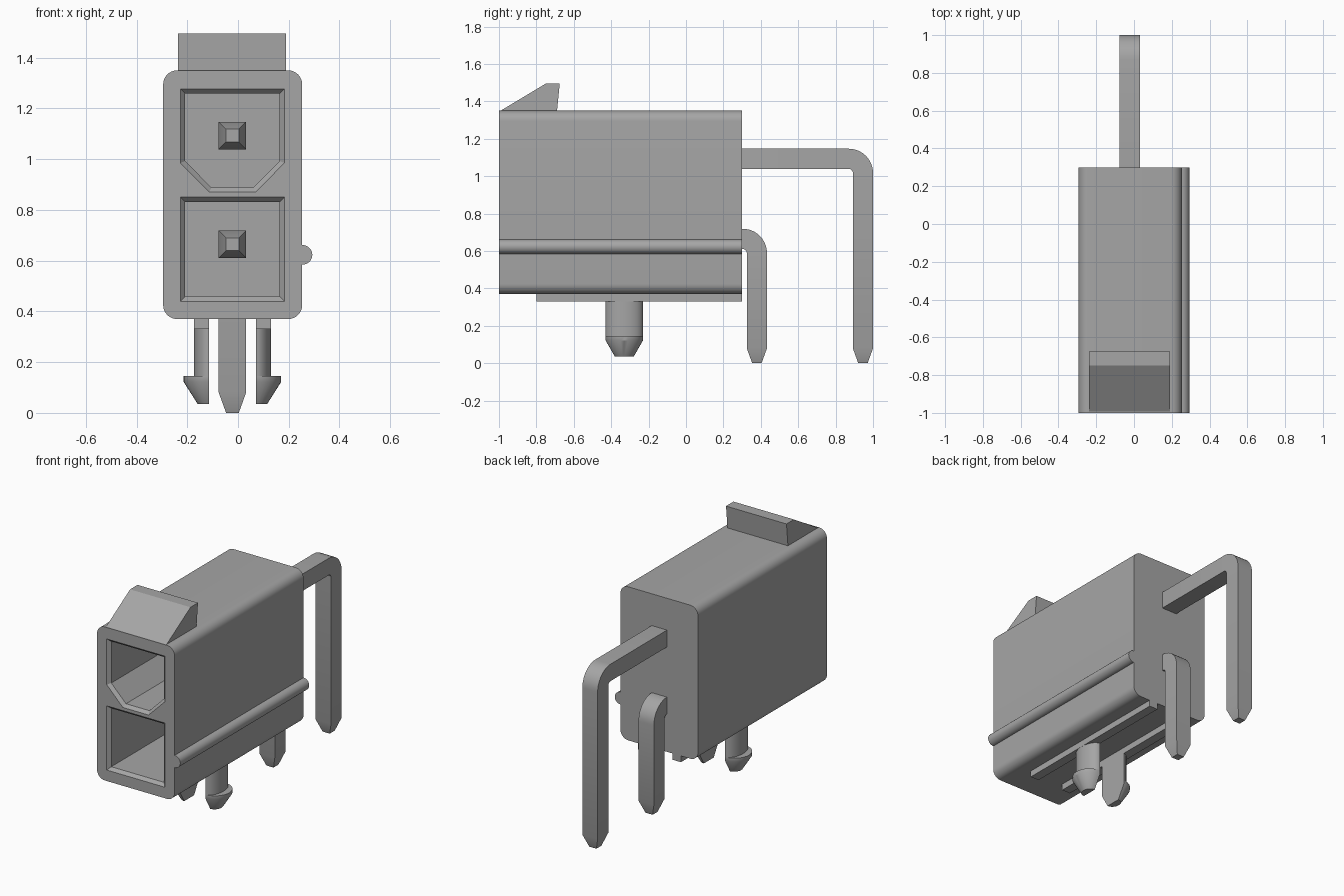
import bpy, bmesh, math
from mathutils import Vector

if "Cube" in bpy.data.objects:
    bpy.data.objects.remove(bpy.data.objects["Cube"], do_unlink=True)

grey = bpy.data.materials.new("plain grey")
grey.use_nodes = True
COLOUR = (0.38, 0.38, 0.38, 1)
grey.diffuse_color = COLOUR
grey.node_tree.nodes["Principled BSDF"].inputs["Base Color"].default_value = COLOUR

CX = -0.022                      # centre plane of the housing
FRONT, BACK = -1.0, 0.30


def finish(name, bm, smooth=True):
    bmesh.ops.recalc_face_normals(bm, faces=bm.faces[:])
    mesh = bpy.data.meshes.new(name)
    bm.to_mesh(mesh)
    bm.free()
    mesh.materials.append(grey)
    ob = bpy.data.objects.new(name, mesh)
    bpy.context.collection.objects.link(ob)
    if smooth:
        bpy.ops.object.select_all(action='DESELECT')
        ob.select_set(True)
        bpy.context.view_layer.objects.active = ob
        bpy.ops.object.shade_smooth_by_angle(angle=math.radians(32))
    return ob


def bridge(bm, a, b):
    n = len(a)
    for i in range(n):
        j = (i + 1) % n
        bm.faces.new((a[i], a[j], b[j], b[i]))


def loft(name, rings, smooth=True):
    """Closed solid through equal-sized rings of points."""
    bm = bmesh.new()
    loops = [[bm.verts.new(p) for p in ring] for ring in rings]
    for a, b in zip(loops, loops[1:]):
        bridge(bm, a, b)
    bm.faces.new(loops[0])
    bm.faces.new(loops[-1])
    return finish(name, bm, smooth)


def at_y(profile, y):
    return [(x, y, z) for x, z in profile]


def box(name, x0, x1, y0, y1, z0, z1):
    profile = [(x0, z0), (x1, z0), (x1, z1), (x0, z1)]
    return loft(name, [at_y(profile, y0), at_y(profile, y1)], False)


def rounded_rect(x0, x1, z0, z1, r, steps=8):
    pts = []
    corners = [(x1 - r, z1 - r), (x0 + r, z1 - r), (x0 + r, z0 + r), (x1 - r, z0 + r)]
    for k, (cx, cz) in enumerate(corners):
        for i in range(steps + 1):
            a = math.pi / 2 * (k + i / steps)
            pts.append((cx + r * math.cos(a), cz + r * math.sin(a)))
    return pts


def scaled(profile, s):
    cx = (min(p[0] for p in profile) + max(p[0] for p in profile)) / 2
    cz = (min(p[1] for p in profile) + max(p[1] for p in profile)) / 2
    return [(cx + (x - cx) * s, cz + (z - cz) * s) for x, z in profile]


# Housing: rounded block with two blind sockets, each with a bevelled mouth
upper_socket = [(-0.227, 1.277), (-0.227, 0.985), (-0.113, 0.87),
                (0.069, 0.87), (0.183, 0.985), (0.183, 1.277)]
lower_socket = [(-0.227, 0.85), (-0.227, 0.44), (0.183, 0.44), (0.183, 0.85)]
bm = bmesh.new()
outline = rounded_rect(-0.295, 0.253, 0.37, 1.35, 0.055)
front = [bm.verts.new(p) for p in at_y(outline, FRONT)]
rear = [bm.verts.new(p) for p in at_y(outline, BACK)]
bridge(bm, front, rear)
bm.faces.new(rear)
mouths = []
for socket in (upper_socket, lower_socket):
    loops = [[bm.verts.new(p) for p in at_y(scaled(socket, s), y)]
             for s, y in ((1, FRONT), (0.91, FRONT + 0.02), (0.91, 0.05))]
    bridge(bm, loops[0], loops[1])
    bridge(bm, loops[1], loops[2])
    bm.faces.new(loops[2])
    mouths.append(loops[0])
rim = []
for loop in [front] + mouths:
    for i, v in enumerate(loop):
        rim.append(bm.edges.get((v, loop[(i + 1) % len(loop)])))
bmesh.ops.triangle_fill(bm, edges=rim, use_beauty=True, normal=Vector((0, -1, 0)))
finish("housing", bm)

# Latch wedge on top
wedge = [(-1.0, 1.345), (-0.75, 1.495), (-0.675, 1.495), (-0.69, 1.345)]
loft("latch_wedge", [[(x, y, z) for y, z in wedge] for x in (-0.237, 0.19)], False)

# Rounded rib along the left side
rib = [(0.24, 0.662)] + [(0.253 + 0.04 * math.sin(a), 0.623 + 0.039 * math.cos(a))
       for a in [math.pi * i / 14 for i in range(15)]] + [(0.24, 0.584)]
loft("side_rib", [at_y(rib, FRONT), at_y(rib, BACK)])

# Standoff rails and split snap pegs under the housing
PEG = [(0.38, 0.06, 0.1), (0.145, 0.06, 0.1), (0.145, 0.1, 0.1),
       (0.122, 0.1, 0.1), (0.035, 0.045, 0.05)]      # height, depth, half width
for side, label in ((1, "left"), (-1, "right")):
    xs = sorted((CX + side * 0.092, CX + side * 0.152))
    box(label + "_rail", xs[0], xs[1], -0.80, BACK, 0.33, 0.375)
    rings = []
    for z, depth, half in PEG:
        rings.append([(CX + side * (0.092 + depth * math.sin(a)),
                       -0.33 + half * math.cos(a), z)
                      for a in [math.pi * i / 16 for i in range(17)]])
    loft(label + "_snap_peg", rings)


# Bent square pins with tapered ends
def pin(name, z_mid, y_mid, start=-0.55, h=0.054, r=0.076):
    def ring(y, z, a, s):
        # a is the bend angle: 0 runs backward, 90 degrees runs down
        ny, nz = math.sin(a) * s, math.cos(a) * s
        return [(CX - s, y + ny, z + nz), (CX + s, y + ny, z + nz),
                (CX + s, y - ny, z - nz), (CX - s, y - ny, z - nz)]
    rings = [ring(start, z_mid, 0, 0.025), ring(start + 0.08, z_mid, 0, h)]
    for i in range(11):
        a = math.pi / 2 * i / 10
        rings.append(ring(y_mid - r + r * math.sin(a),
                          z_mid - r + r * math.cos(a), a, h))
    rings += [ring(y_mid, 0.08, math.pi / 2, h), ring(y_mid, 0, math.pi / 2, 0.025)]
    loft(name, rings)


pin("upper_pin", 1.093, 0.946)
pin("lower_pin", 0.665, 0.379)
